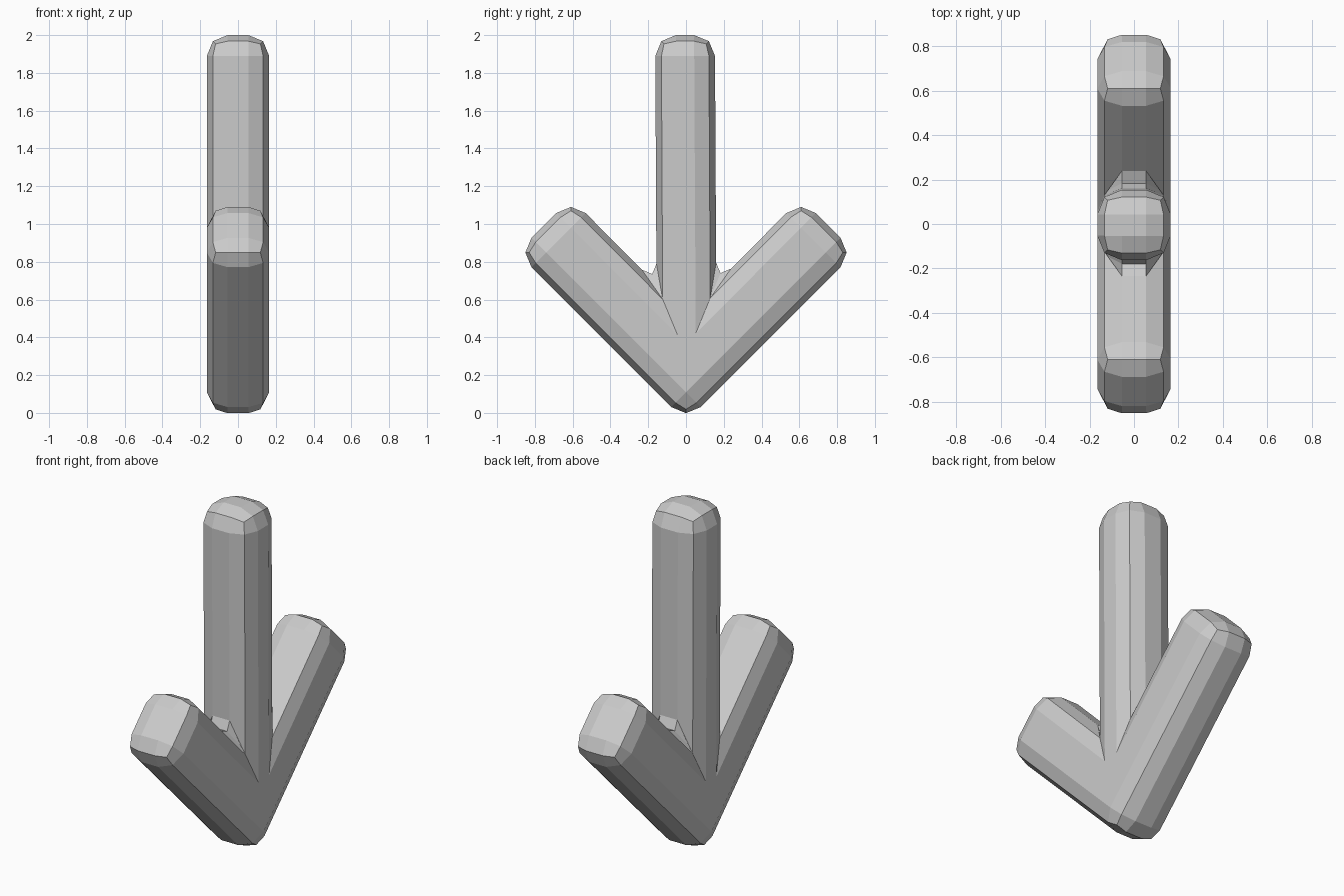
import bpy, bmesh

if "Cube" in bpy.data.objects:
    bpy.data.objects.remove(bpy.data.objects["Cube"])

# Outline of the arrow in the YZ plane (sharp corners before bevelling)
outline = [
    (0.0, -0.047), (0.896, 0.849), (0.609, 1.136), (0.160, 0.685),
    (0.153, 2.0), (-0.163, 2.0), (-0.156, 0.68), (-0.609, 1.136),
    (-0.896, 0.849),
]
HALF = 0.165

# Extruded arrow body
bm = bmesh.new()
face = bm.faces.new([bm.verts.new((-HALF, y, z)) for y, z in outline])
ext = bmesh.ops.extrude_face_region(bm, geom=[face])
verts = [g for g in ext["geom"] if isinstance(g, bmesh.types.BMVert)]
bmesh.ops.translate(bm, verts=verts, vec=(2 * HALF, 0, 0))
bmesh.ops.recalc_face_normals(bm, faces=bm.faces)
mesh = bpy.data.meshes.new("down_arrow")
bm.to_mesh(mesh)
bm.free()
arrow = bpy.data.objects.new("down_arrow", mesh)
bpy.context.collection.objects.link(arrow)

# Chunky two-step rounding on every edge
bevel = arrow.modifiers.new("rounding", 'BEVEL')
bevel.width = 0.11
bevel.segments = 2
bevel.limit_method = 'NONE'
bevel.use_clamp_overlap = False
